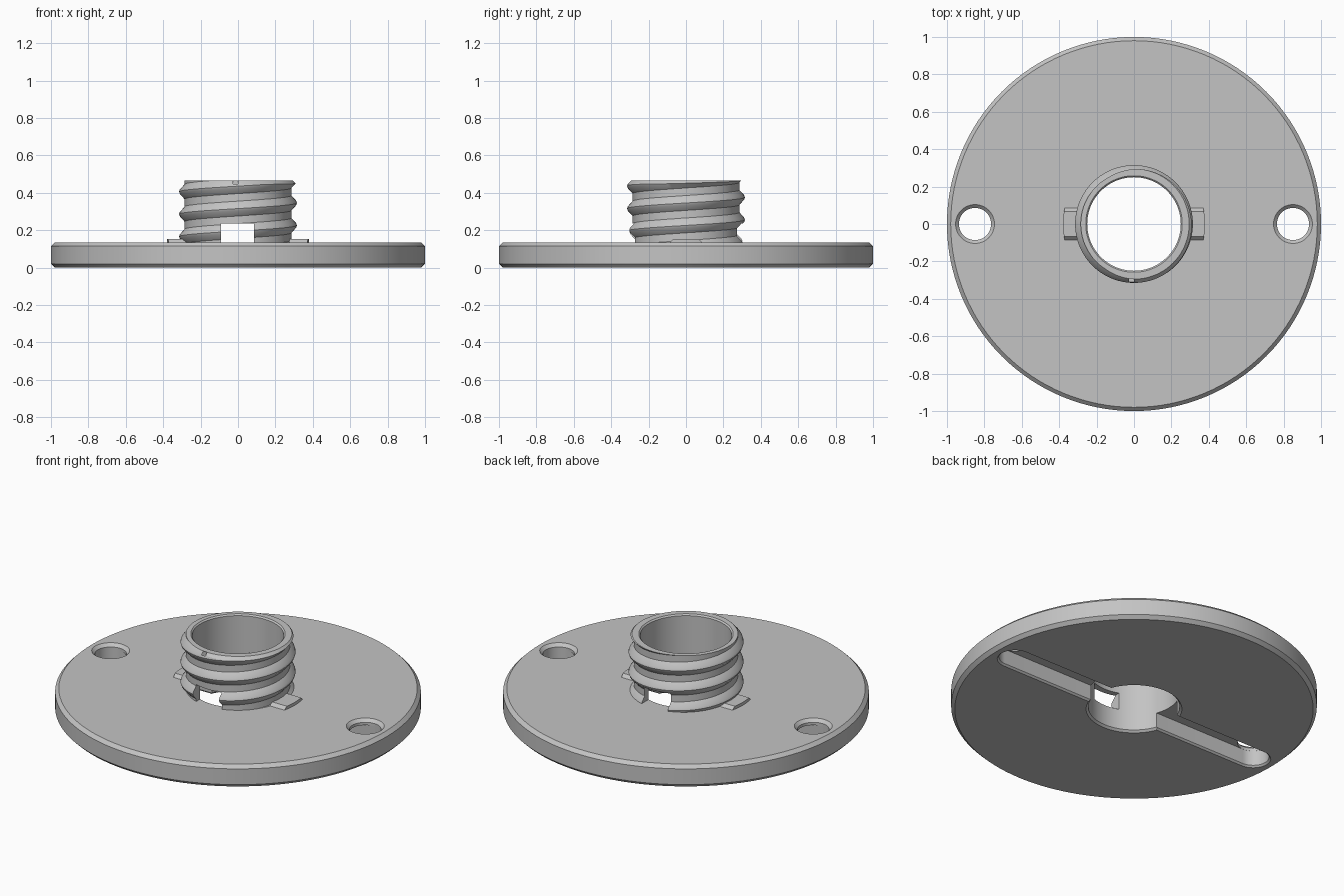
import bpy, bmesh
from math import sin, cos, pi, radians

cube = bpy.data.objects.get("Cube")
if cube:
    bpy.data.objects.remove(cube, do_unlink=True)

gray = bpy.data.materials.new("plain gray")
gray.use_nodes = True
gray.diffuse_color = (0.55, 0.55, 0.55, 1)
gray.node_tree.nodes["Principled BSDF"].inputs["Base Color"].default_value = (0.55, 0.55, 0.55, 1)


def loft(name, rings, closed=False):
    """Skin equal-length rings of points; cap the ends or close the loop."""
    bm = bmesh.new()
    vs = [[bm.verts.new(p) for p in ring] for ring in rings]
    n = len(vs[0])
    pairs = list(zip(vs, vs[1:])) + ([(vs[-1], vs[0])] if closed else [])
    for a, b in pairs:
        for i in range(n):
            j = (i + 1) % n
            bm.faces.new((a[i], a[j], b[j], b[i]))
    if not closed:
        bm.faces.new(vs[0])
        bm.faces.new(vs[-1])
    bmesh.ops.recalc_face_normals(bm, faces=bm.faces)
    me = bpy.data.meshes.new(name)
    bm.to_mesh(me)
    bm.free()
    me.materials.append(gray)
    ob = bpy.data.objects.new(name, me)
    bpy.context.collection.objects.link(ob)
    return ob


def circle(r, z, x=0, n=128):
    return [(x + r * cos(2 * pi * i / n), r * sin(2 * pi * i / n), z) for i in range(n)]


def stadium(r, z, half=0.85, n=24):
    right = [(half + r * cos(a), r * sin(a), z) for a in (pi * (i / n - 0.5) for i in range(n + 1))]
    return right + [(-x, -y, z) for x, y, z in right]


def box(name, x0, x1, y0, y1, z0, z1):
    return loft(name, [[(x0, y0, z), (x1, y0, z), (x1, y1, z), (x0, y1, z)] for z in (z0, z1)])


def boolean(ob, cutter, operation='DIFFERENCE'):
    mod = ob.modifiers.new("cut", 'BOOLEAN')
    mod.operation, mod.solver, mod.object = operation, 'EXACT', cutter
    bpy.context.view_layer.objects.active = ob
    bpy.ops.object.modifier_apply(modifier=mod.name)


def discard(*obs):
    for ob in obs:
        bpy.data.objects.remove(ob, do_unlink=True)


TOP, RIM = 0.135, 0.465

# Round base plate with chamfered edges and a central bore
base = loft("base_plate", [circle(r, z) for r, z in (
    (0.262, 0), (0.98, 0), (1, 0.02), (1, 0.115), (0.98, TOP), (0.25, TOP), (0.25, 0.012))], True)

# Strap slot along the underside and the two chamfered end holes
slot = loft("slot_cutter", [stadium(r, z) for r, z in (
    (0.107, -0.01), (0.087, 0.01), (0.087, 0.1))])
boolean(base, slot)
discard(slot)
for side in (-1, 1):
    hole = loft("hole_cutter", [circle(r, z, side * 0.85, 48) for r, z in (
        (0.086, 0.05), (0.086, 0.117), (0.114, 0.145))])
    boolean(base, hole)
    discard(hole)

# Hollow collar
collar = loft("collar", [circle(r, z) for r, z in (
    (0.25, TOP), (0.285, TOP), (0.285, RIM), (0.258, RIM), (0.25, RIM - 0.008))], True)

# Helical thread, trimmed to the collar height
PITCH, STEPS = 0.12, 72
section = ((0.265, -0.045), (0.284, -0.041), (0.311, -0.012), (0.315, 0),
           (0.311, 0.012), (0.284, 0.041), (0.265, 0.045))
helix = []
for i in range(-3 * STEPS, STEPS + 1):
    a = pi + 2 * pi * i / STEPS
    z = 0.406 + PITCH * i / STEPS
    helix.append([(r * cos(a), r * sin(a), z + dz) for r, dz in section])
thread = loft("thread", helix)
trim = loft("trim", [circle(r, z) for r, z in ((0.4, TOP), (0.4, 0.36), (0.295, RIM))])
boolean(thread, trim, 'INTERSECT')

# Window through the front and back of the collar
window = box("window_cutter", -0.09, 0.085, -0.5, 0.5, 0.1, 0.237)
for ob in (collar, thread):
    boolean(ob, window)
discard(trim, window)

# Low raised tabs beside the collar, with sloped ends
tabs = []
for side, label in ((1, "left"), (-1, "right")):
    rings = []
    for half, z in ((0.086, TOP - 0.01), (0.086, TOP), (0.068, 0.153)):
        ys = [half * (i / 4 - 1) for i in range(9)]
        outer = [(side * (0.38 ** 2 - y * y) ** 0.5, y, z) for y in ys]
        inner = [(side * (0.27 ** 2 - y * y) ** 0.5, y, z) for y in reversed(ys)]
        rings.append(outer + inner)
    tabs.append(loft(label + "_tab", rings))

# Smooth the round walls and keep the edges crisp
bpy.ops.object.select_all(action='DESELECT')
for ob in (base, collar, thread, *tabs):
    ob.select_set(True)
bpy.context.view_layer.objects.active = base
bpy.ops.object.shade_smooth_by_angle(angle=radians(25))
